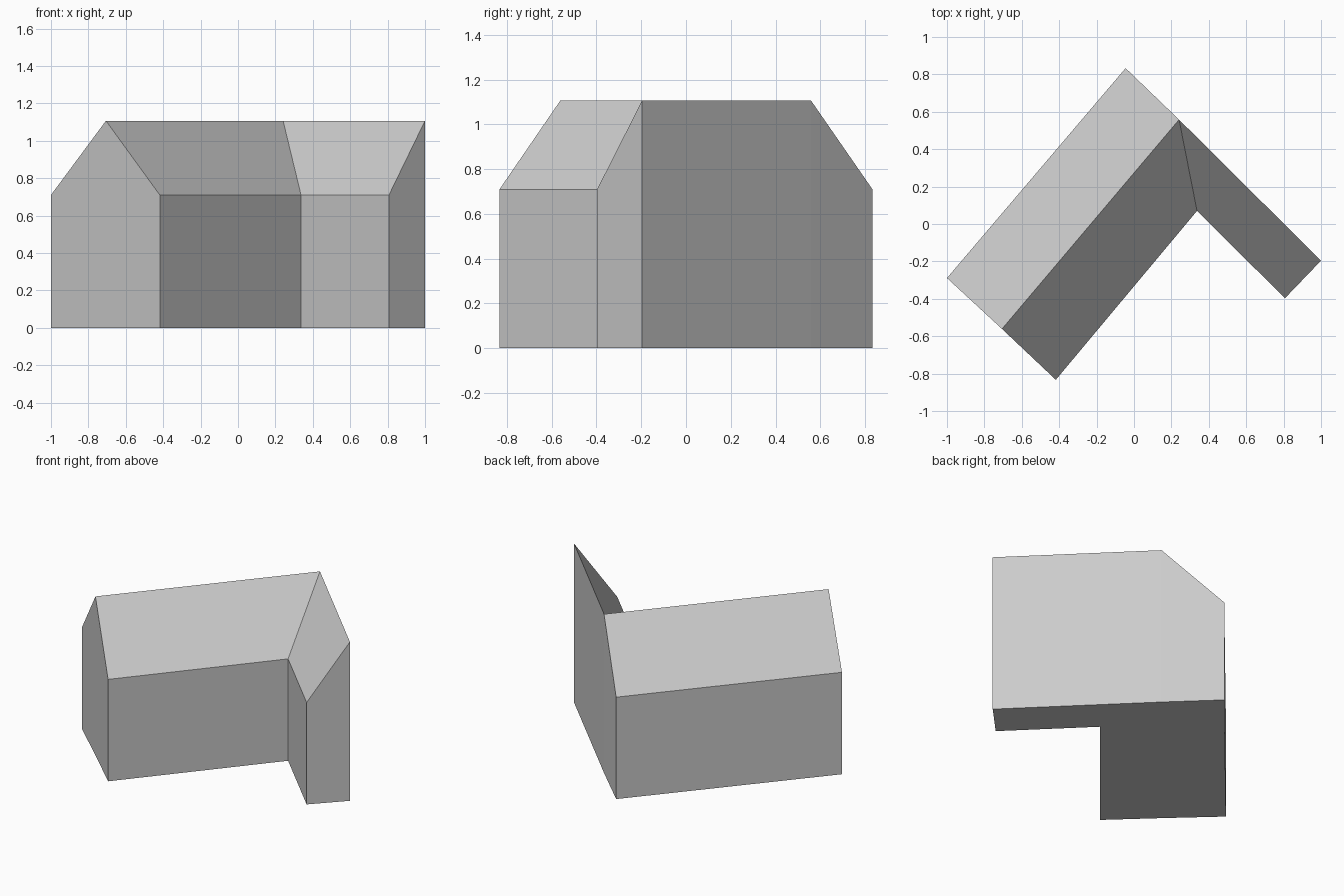
import bpy
import bmesh
import math

cube = bpy.data.objects.get("Cube")
if cube:
    bpy.data.objects.remove(cube, do_unlink=True)

EAVE, RIDGE = 0.71, 1.107

# Plan points of the angled house
ridge_front, ridge_corner, ridge_end = (-0.706, -0.561), (0.241, 0.558), (1.0, -0.196)
left_front, left_back = (-1.0, -0.289), (-0.045, 0.833)
right_front, inner_corner, wing_front = (-0.418, -0.833), (0.337, 0.07), (0.807, -0.397)

bm = bmesh.new()


def section(ridge, eave):
    """Half of a gable: from the ridge's foot up, down the slope, to the eave's foot."""
    points = [(*ridge, 0), (*ridge, RIDGE), (*eave, EAVE), (*eave, 0)]
    return [bm.verts.new(p) for p in points]


def half_gable(start, end, cap_start=False, cap_end=False):
    """Loft roof slope, outer wall and floor, plus the ridge-side wall if it is exposed."""
    a, b = section(*start), section(*end)
    first = 0 if cap_end and not cap_start else 1
    for i in range(first, 4):
        j = (i + 1) % 4
        bm.faces.new((a[i], a[j], b[j], b[i]))
    if cap_start:
        bm.faces.new(a)
    if cap_end:
        bm.faces.new(b)


def main_half(start_eave, end_eave, back_wall):
    """One side of the main block, sharing the ridge line with the other side."""
    a = section(ridge_front, start_eave)
    b = section(ridge_corner, end_eave)
    for i in range(1, 4):
        j = (i + 1) % 4
        bm.faces.new((a[i], a[j], b[j], b[i]))
    bm.faces.new(a)
    if back_wall:
        bm.faces.new(b)


# Main block: two roof slopes with a gable at the front
main_half(left_front, left_back, True)
main_half(right_front, inner_corner, False)

# Lean-to wing: one slope against a tall back wall
half_gable((ridge_corner, inner_corner), (ridge_end, wing_front), cap_end=True)

# Weld into one closed shell and merge the flat panels
bmesh.ops.remove_doubles(bm, verts=bm.verts[:], dist=0.001)
bmesh.ops.dissolve_limit(bm, angle_limit=math.radians(2), verts=bm.verts[:], edges=bm.edges[:])
bmesh.ops.recalc_face_normals(bm, faces=bm.faces[:])

mesh = bpy.data.meshes.new("house_shell")
bm.to_mesh(mesh)
bm.free()
house = bpy.data.objects.new("house_shell", mesh)
bpy.context.collection.objects.link(house)

# Plain grey finish
grey = bpy.data.materials.new("light_grey")
grey.use_nodes = True
grey.diffuse_color = (0.6, 0.6, 0.6, 1)
grey.node_tree.nodes["Principled BSDF"].inputs["Base Color"].default_value = (0.6, 0.6, 0.6, 1)
mesh.materials.append(grey)
